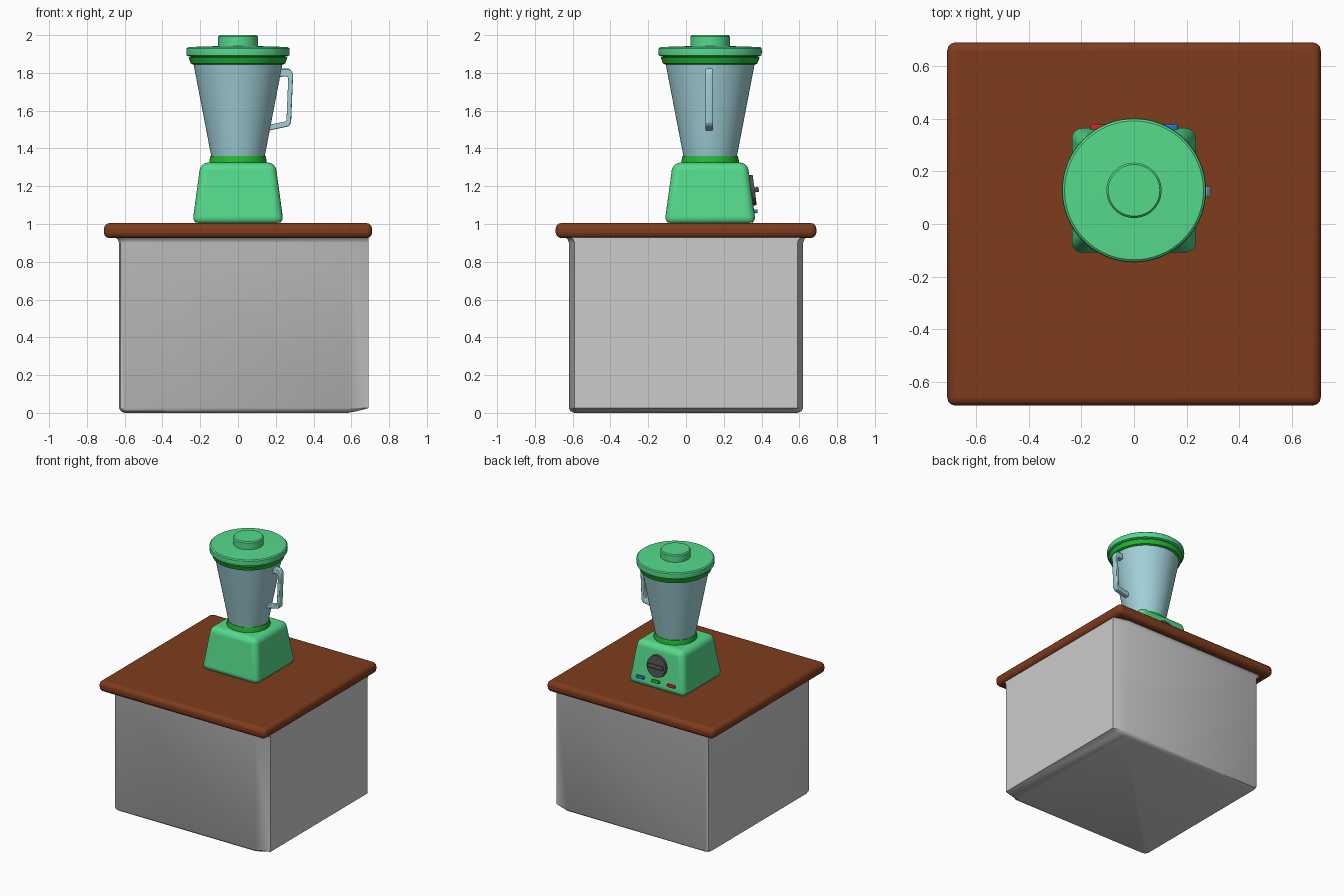
import bpy, bmesh, math
from mathutils import Matrix, Vector

if "Cube" in bpy.data.objects:
    bpy.data.objects.remove(bpy.data.objects["Cube"])

CY = 0.128  # blender centre in y


def mat(name, r, g, b):
    m = bpy.data.materials.new(name)
    m.diffuse_color = (r, g, b, 1)
    m.use_nodes = True
    m.node_tree.nodes["Principled BSDF"].inputs["Base Color"].default_value = m.diffuse_color
    return m


WOOD = mat("wood", 0.21, 0.045, 0.012)
GREEN = mat("green", 0.09, 0.70, 0.26)
RING = mat("ring_green", 0.015, 0.50, 0.03)
GLASS = mat("jug_blue", 0.36, 0.64, 0.69)
DARK = mat("dial_grey", 0.08, 0.08, 0.08)
RED = mat("red", 0.7, 0.02, 0.03)
BLUE = mat("blue", 0.02, 0.2, 0.7)


def finish(bm, name, material=None, bevel=0, segments=3, matrix=None):
    bmesh.ops.recalc_face_normals(bm, faces=bm.faces)
    me = bpy.data.meshes.new(name)
    bm.to_mesh(me)
    bm.free()
    ob = bpy.data.objects.new(name, me)
    bpy.context.collection.objects.link(ob)
    if matrix:
        ob.matrix_world = matrix
    if material:
        me.materials.append(material)
    if bevel:
        mod = ob.modifiers.new("bevel", 'BEVEL')
        mod.width, mod.segments = bevel, segments
        mod.limit_method = 'ANGLE'
    bpy.ops.object.select_all(action='DESELECT')
    ob.select_set(True)
    bpy.context.view_layer.objects.active = ob
    bpy.ops.object.shade_smooth_by_angle(angle=math.radians(35))
    return ob


def loft(name, rings, material=None, **kw):
    """Skin a stack of equal-length point rings and cap both ends."""
    bm = bmesh.new()
    vs = [[bm.verts.new(p) for p in r] for r in rings]
    n = len(vs[0])
    for a, b in zip(vs, vs[1:]):
        for i in range(n):
            j = (i + 1) % n
            bm.faces.new((a[i], a[j], b[j], b[i]))
    bm.faces.new(vs[0])
    bm.faces.new(vs[-1])
    return finish(bm, name, material, **kw)


def lathe(name, profile, material, n=64):
    rings = [[(r * math.cos(2 * math.pi * i / n), CY + r * math.sin(2 * math.pi * i / n), z)
              for i in range(n)] for r, z in profile]
    return loft(name, rings, material)


def box(name, size, matrix, material, bevel=0):
    bm = bmesh.new()
    bmesh.ops.create_cube(bm, size=1)
    bmesh.ops.scale(bm, vec=size, verts=bm.verts)
    return finish(bm, name, material, bevel=bevel, matrix=matrix)


# Cabinet: rounded left corners, bulging right face with shallow chamfers
def cabinet_ring(z, d, right):
    half = [(-0.63 - d, 0.59 + d), (-0.621 - d, 0.611 + d), (-0.60 - d, 0.62 + d),
            (0.58, 0.62 + d), (right, 0.59 + d)]
    pts = half + [(x, -y) for x, y in reversed(half)]
    return [(x, y, z) for x, y in pts]


loft("cabinet", [cabinet_ring(0.0, -0.03, 0.581), cabinet_ring(0.009, -0.009, 0.63),
                 cabinet_ring(0.025, 0, 0.69), cabinet_ring(0.90, 0, 0.69),
                 cabinet_ring(0.918, 0.006, 0.69), cabinet_ring(0.93, 0.02, 0.69)])

# Countertop
box("countertop", (1.42, 1.38, 0.08), Matrix.Translation((0, 0, 0.965)), WOOD, bevel=0.03)


# Blender base: tapered rounded block
def square(h, z):
    return [(sx * h, CY + sy * h, z) for sx, sy in ((-1, -1), (1, -1), (1, 1), (-1, 1))]


loft("blender_base", [square(0.242, 1.0), square(0.198, 1.325)], GREEN, bevel=0.04, segments=5)
# square foot keeps the bottom outline crisp
loft("blender_foot", [square(0.225, 1.0), square(0.22, 1.03)], GREEN)

# Jug, its two rings and the lid
lathe("jug_collar", [(0.152, 1.318), (0.152, 1.335), (0.146, 1.36)], RING)
lathe("jug", [(0.139, 1.345), (0.238, 1.86)], GLASS)
lathe("jug_rim", [(0.24, 1.845), (0.25, 1.85), (0.262, 1.882), (0.25, 1.884), (0.25, 1.895)], RING)
lathe("lid", [(0.262, 1.888), (0.272, 1.893), (0.274, 1.915), (0.272, 1.93), (0.264, 1.937),
              (0.105, 1.942), (0.105, 1.992), (0.098, 2.0), (0.02, 2.0)], GREEN)

# Handle: bent bar, outline extruded across y
outline = [(0.215, 1.822), (0.275, 1.822), (0.292, 1.795), (0.281, 1.535), (0.268, 1.517),
           (0.16, 1.494), (0.16, 1.525), (0.252, 1.543), (0.257, 1.555), (0.266, 1.772),
           (0.258, 1.782), (0.215, 1.778)]
loft("jug_handle", [[(x, CY + s * 0.02 - 0.005, z) for x, z in outline] for s in (-1, 1)],
     GLASS, bevel=0.005, segments=2)

# Controls on the sloping back face
TILT = math.atan2(0.044, 0.325)


def on_face(x, z):
    y = CY + 0.242 - (z - 1.0) * math.tan(TILT)
    return Matrix.Translation((x, y, z)) @ Matrix.Rotation(TILT, 4, 'X')


bm = bmesh.new()
bmesh.ops.create_cone(bm, cap_ends=True, segments=48, radius1=0.085, radius2=0.08, depth=0.036)
bmesh.ops.rotate(bm, matrix=Matrix.Rotation(-math.pi / 2, 3, 'X'), verts=bm.verts)
finish(bm, "dial", DARK, matrix=on_face(0, 1.178))
box("dial_grip", (0.13, 0.08, 0.026), on_face(0, 1.178), DARK, bevel=0.006)
for name, x, m in (("red", -0.132, RED), ("green", 0, RING), ("blue", 0.132, BLUE)):
    box(name + "_button", (0.066, 0.036, 0.02), on_face(x, 1.066), m, bevel=0.005)
